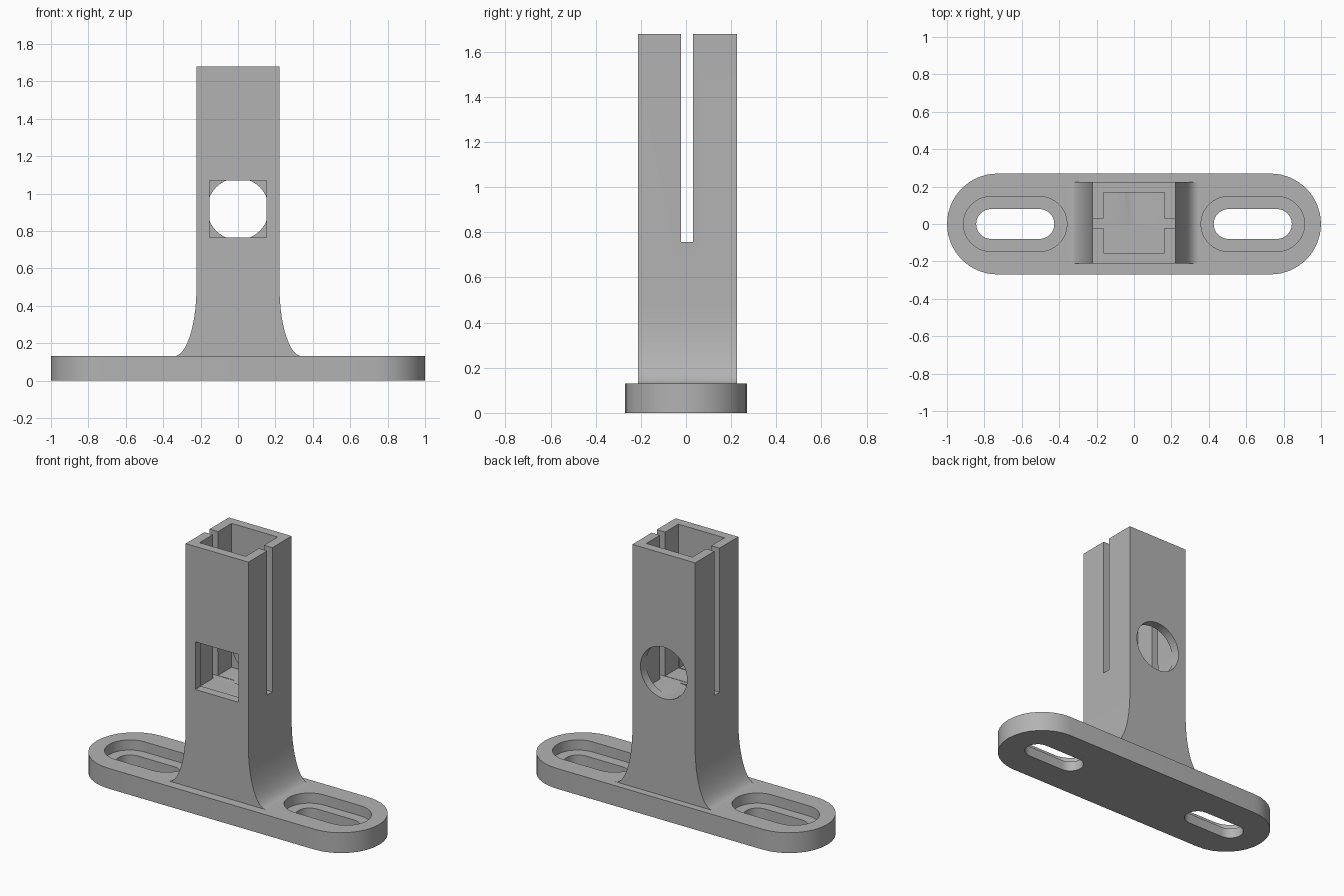
import bpy, bmesh, math
from mathutils import Vector

cube = bpy.data.objects.get("Cube")
if cube:
    bpy.data.objects.remove(cube, do_unlink=True)

grey = bpy.data.materials.new("plain grey")
grey.use_nodes = True
colour = (0.45, 0.45, 0.45, 1)
grey.diffuse_color = colour
grey.node_tree.nodes["Principled BSDF"].inputs["Base Color"].default_value = colour


def extrude(name, points, direction):
    """Solid made by sweeping a closed planar outline along a vector."""
    bm = bmesh.new()
    face = bm.faces.new([bm.verts.new(p) for p in points])
    swept = bmesh.ops.extrude_face_region(bm, geom=[face])["geom"]
    verts = [v for v in swept if isinstance(v, bmesh.types.BMVert)]
    bmesh.ops.translate(bm, verts=verts, vec=Vector(direction))
    bmesh.ops.recalc_face_normals(bm, faces=bm.faces)
    mesh = bpy.data.meshes.new(name)
    bm.to_mesh(mesh)
    bm.free()
    obj = bpy.data.objects.new(name, mesh)
    bpy.context.collection.objects.link(obj)
    mesh.materials.append(grey)
    return obj


def pill(name, cx, half, radius, z0, z1, steps=16):
    """Stadium-shaped slab lying along x."""
    pts = []
    for side in (1, -1):
        for i in range(steps + 1):
            a = math.pi * (i / steps - 0.5)
            pts.append((cx + side * (half - radius + radius * math.cos(a)),
                        side * radius * math.sin(a), z0))
    return extrude(name, pts, (0, 0, z1 - z0))


def box(name, x0, x1, y0, y1, z0, z1):
    pts = [(x0, y0, z0), (x1, y0, z0), (x1, y1, z0), (x0, y1, z0)]
    return extrude(name, pts, (0, 0, z1 - z0))


def cut(obj, cutters):
    """Subtract each cutter, then hide it."""
    for c in cutters:
        mod = obj.modifiers.new(c.name, "BOOLEAN")
        mod.operation = "DIFFERENCE"
        mod.solver = "EXACT"
        mod.object = c
        c.hide_render = True
        c.hide_viewport = True
        c.display_type = "WIRE"


BASE, TOP, FLOOR = 0.13, 1.68, 0.76

# Base plate with two counterbored mounting slots
base = pill("base_plate", 0, 1.0, 0.27, 0, BASE)
slots = []
for side, label in ((1, "left"), (-1, "right")):
    x = side * 0.635
    slots.append(pill(label + "_recess_cutter", x, 0.277, 0.147, 0.065, 0.3))
    slots.append(pill(label + "_slot_cutter", x, 0.209, 0.08, -0.1, 0.2))
cut(base, slots)

# Column with a flared foot, sunk slightly into the plate
flare = []
for i in range(17):
    a = math.pi / 2 * i / 16
    flare.append((0.342 - 0.12 * math.cos(a), 0.5 - 0.37 * math.sin(a)))
right_half = [(0.222, TOP)] + flare + [(0.342, BASE - 0.01)]
outline = right_half + [(-x, z) for x, z in reversed(right_half)]
column = extrude("column", [(x, -0.212, z) for x, z in outline], (0, 0.437, 0))

# Socket, side slits, square front window and round back hole
socket = box("socket_cutter", -0.163, 0.163, -0.155, 0.168, FLOOR, 2)
slits = box("slit_cutter", -0.5, 0.5, -0.022, 0.03, FLOOR - 0.002, 2.1)
window = box("window_cutter", -0.153, 0.153, -0.5, 0.002, FLOOR + 0.005, 1.07)
ring = [(0.165 * math.cos(math.tau * i / 40), 0.003,
         0.917 + 0.165 * math.sin(math.tau * i / 40)) for i in range(40)]
hole = extrude("round_hole_cutter", ring, (0, 0.5, 0))
cut(column, [socket, slits, window, hole])

# Smooth the curved walls, keep edges crisp
for obj in (base, column):
    bpy.ops.object.select_all(action="DESELECT")
    obj.select_set(True)
    bpy.context.view_layer.objects.active = obj
    for mod in list(obj.modifiers):
        bpy.ops.object.modifier_apply(modifier=mod.name)
    bpy.ops.object.shade_smooth_by_angle(angle=math.radians(30))
